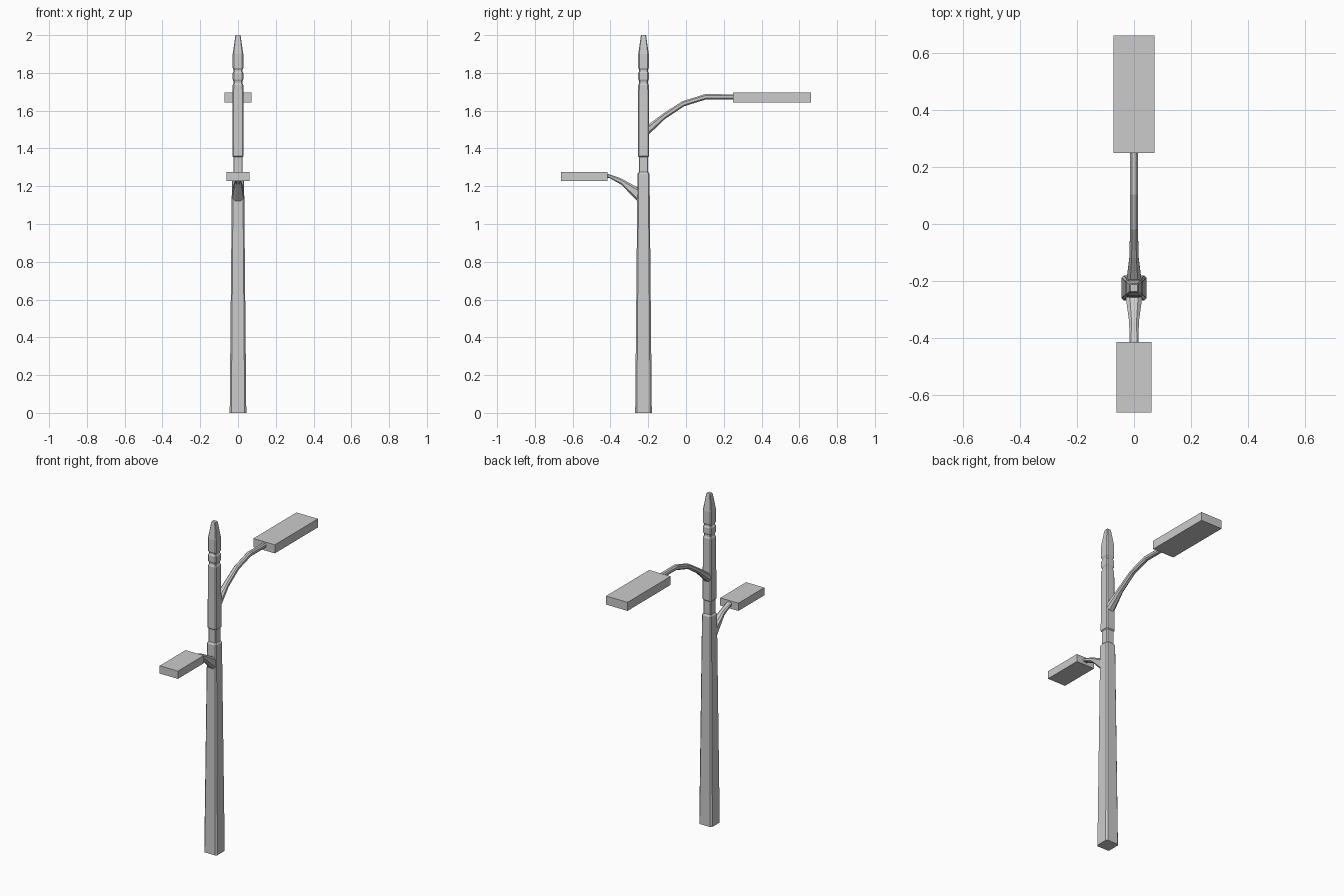
import bpy, bmesh
from mathutils import Vector

if "Cube" in bpy.data.objects:
    bpy.data.objects.remove(bpy.data.objects["Cube"])

POLE_Y = -0.225


def ring(center, u, v, cut):
    """Chamfered rectangle: u and v are half-extent vectors, cut is the chamfer length."""
    a = 1 - cut / u.length
    b = 1 - cut / v.length
    signs = [(a, -1), (1, -b), (1, b), (a, 1), (-a, 1), (-1, b), (-1, -b), (-a, -1)]
    return [center + u * s + v * t for s, t in signs]


def loft(name, rings):
    """Skin a stack of equal-sized rings and cap both ends."""
    bm = bmesh.new()
    loops = [[bm.verts.new(p) for p in r] for r in rings]
    for lo, hi in zip(loops, loops[1:]):
        n = len(lo)
        for i in range(n):
            j = (i + 1) % n
            bm.faces.new((lo[i], lo[j], hi[j], hi[i]))
    bm.faces.new(loops[0][::-1])
    bm.faces.new(loops[-1])
    bmesh.ops.recalc_face_normals(bm, faces=bm.faces)
    mesh = bpy.data.meshes.new(name)
    bm.to_mesh(mesh)
    bm.free()
    obj = bpy.data.objects.new(name, mesh)
    bpy.context.collection.objects.link(obj)
    return obj


def pole_part(name, profile):
    """profile: (z, half width) pairs up the pole."""
    return loft(name, [ring(Vector((0, POLE_Y, z)), Vector((r, 0, 0)),
                            Vector((0, r, 0)), 0.2 * r) for z, r in profile])


def arm(name, sections):
    """sections: top (y, z), bottom (y, z), half width in x."""
    rings = []
    for (yt, zt), (yb, zb), w in sections:
        top, bottom = Vector((0, yt, zt)), Vector((0, yb, zb))
        v = (top - bottom) / 2
        rings.append(ring((top + bottom) / 2, Vector((w, 0, 0)), v,
                          0.5 * min(w, v.length)))
    return loft(name, rings)


def lamp(name, half_x, y0, y1, z0, z1):
    bpy.ops.mesh.primitive_cube_add(size=1, location=(0, (y0 + y1) / 2, (z0 + z1) / 2))
    obj = bpy.context.object
    obj.name = name
    obj.scale = (2 * half_x, y1 - y0, z1 - z0)
    bpy.ops.object.transform_apply(location=False, rotation=False, scale=True)


# Tapered pole: lower shaft, neck, upper shaft, two grooves and pointed finial
pole_part("pole", [
    (0, 0.044), (1.265, 0.032), (1.275, 0.025), (1.355, 0.025),
    (1.36, 0.030), (1.735, 0.028), (1.745, 0.023), (1.755, 0.023),
    (1.765, 0.028), (1.80, 0.028), (1.808, 0.023), (1.815, 0.023),
    (1.825, 0.028), (1.90, 0.028), (1.99, 0.015), (2.0, 0.012)])

# Long curved arm and its lamp
arm("upper_arm", [
    ((-0.205, 1.523), (-0.205, 1.468), 0.026),
    ((-0.195, 1.530), (-0.195, 1.476), 0.026),
    ((-0.120, 1.585), (-0.112, 1.555), 0.016),
    ((-0.019, 1.650), (-0.011, 1.623), 0.014),
    ((0.103, 1.688), (0.108, 1.660), 0.014),
    ((0.260, 1.686), (0.260, 1.660), 0.014)])
lamp("upper_lamp", 0.072, 0.25, 0.663, 1.643, 1.695)

# Short arm and its lamp
arm("lower_arm", [
    ((-0.245, 1.187), (-0.245, 1.108), 0.029),
    ((-0.257, 1.194), (-0.257, 1.120), 0.029),
    ((-0.345, 1.242), (-0.342, 1.208), 0.017),
    ((-0.412, 1.265), (-0.408, 1.245), 0.016),
    ((-0.425, 1.266), (-0.425, 1.242), 0.016)])
lamp("lower_lamp", 0.061, -0.663, -0.415, 1.228, 1.275)
